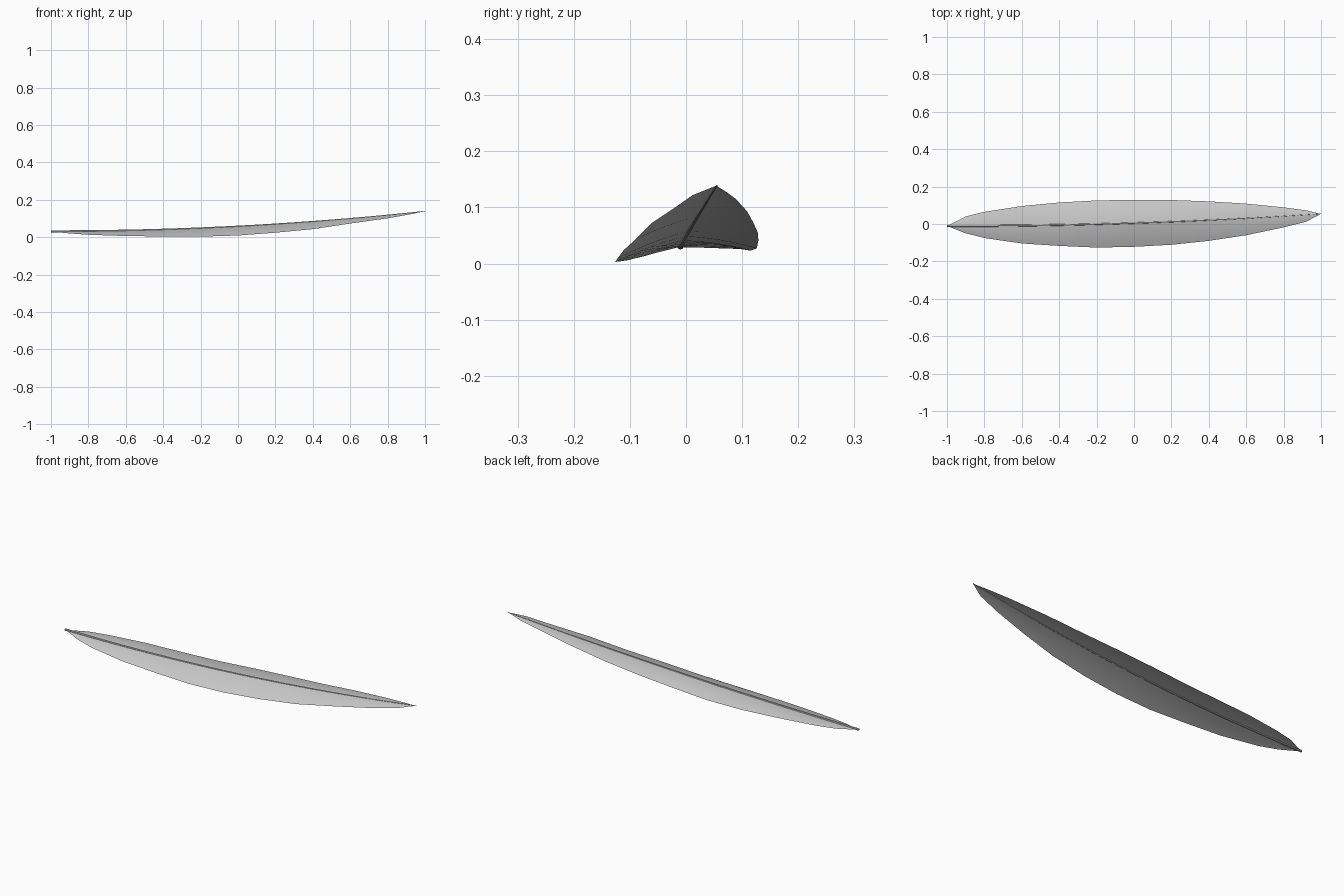
import bpy, bmesh, math
from mathutils import Vector

if "Cube" in bpy.data.objects:
    bpy.data.objects.remove(bpy.data.objects["Cube"], do_unlink=True)


def material(name, rgb):
    mat = bpy.data.materials.new(name)
    mat.use_nodes = True
    mat.diffuse_color = (*rgb, 1)
    mat.node_tree.nodes["Principled BSDF"].inputs["Base Color"].default_value = (*rgb, 1)
    return mat


grey = material("light grey", (0.6, 0.6, 0.6))


def spine(x):
    """Gently rising centre line of the feather."""
    return Vector((x, 0.005 + 0.0325 * x + 0.0175 * x * x,
                   0.058 + 0.054 * x + 0.027 * x * x))


def loft(name, rows, closed=False):
    """Skin a list of point rows; closed rows become a capped tube."""
    bm = bmesh.new()
    grid = [[bm.verts.new(p) for p in row] for row in rows]
    n = len(rows[0])
    for a, b in zip(grid, grid[1:]):
        for i in range(n if closed else n - 1):
            j = (i + 1) % n
            bm.faces.new((a[i], b[i], b[j], a[j]))
    if closed:
        bm.faces.new(grid[0])
        bm.faces.new(grid[-1][::-1])
        bmesh.ops.recalc_face_normals(bm, faces=bm.faces)
    elif sum(f.normal.z for f in bm.faces if not f.normal_update()) < 0:
        bmesh.ops.reverse_faces(bm, faces=bm.faces)
    mesh = bpy.data.meshes.new(name)
    bm.to_mesh(mesh)
    bm.free()
    mesh.materials.append(grey)
    obj = bpy.data.objects.new(name, mesh)
    bpy.context.collection.objects.link(obj)
    bpy.ops.object.select_all(action='DESELECT')
    bpy.context.view_layer.objects.active = obj
    obj.select_set(True)
    bpy.ops.object.shade_smooth_by_angle(angle=math.radians(40))
    return obj


# Outer edge of each vane: x, y, z
front_edge = [(-.99, -.014, .029), (-.9, -.05, .02), (-.8, -.075, .013), (-.6, -.104, .006),
              (-.4, -.117, .004), (-.2, -.126, .003), (0, -.122, .009), (.2, -.111, .024),
              (.4, -.09, .043), (.6, -.06, .073), (.8, -.018, .101), (.92, .012, .122),
              (.995, .052, .138)]
back_edge = [(-.99, -.006, .029), (-.9, .04, .028), (-.8, .065, .027), (-.6, .096, .026),
             (-.4, .115, .023), (-.2, .126, .027), (0, .129, .041), (.2, .128, .055),
             (.4, .121, .071), (.6, .109, .093), (.8, .089, .115), (.92, .073, .127),
             (.995, .055, .138)]


# Vanes: thin sheets arching down from the shaft to the edge
def vane(name, edge, steps=6):
    rows = []
    for point in edge:
        outer, inner = Vector(point), spine(point[0])
        width = abs(outer.y - inner.y)
        row = []
        for k in range(steps + 1):
            t = k / steps
            p = inner.lerp(outer, t)
            p.z += 0.12 * width * t * (1 - t)
            row.append(p)
        rows.append(row)
    return loft(name, rows)


vane("front_vane", front_edge)
vane("back_vane", back_edge)

# Shaft: tapered round quill along the centre line
SIDES, RINGS = 8, 24
rings = []
for i in range(RINGS + 1):
    t = i / RINGS
    centre, radius = spine(2 * t - 1), 0.006 - 0.0045 * t
    rings.append([centre + Vector((0, math.cos(a), math.sin(a))) * radius
                  for a in (math.tau * s / SIDES for s in range(SIDES))])
loft("shaft", rings, closed=True)
